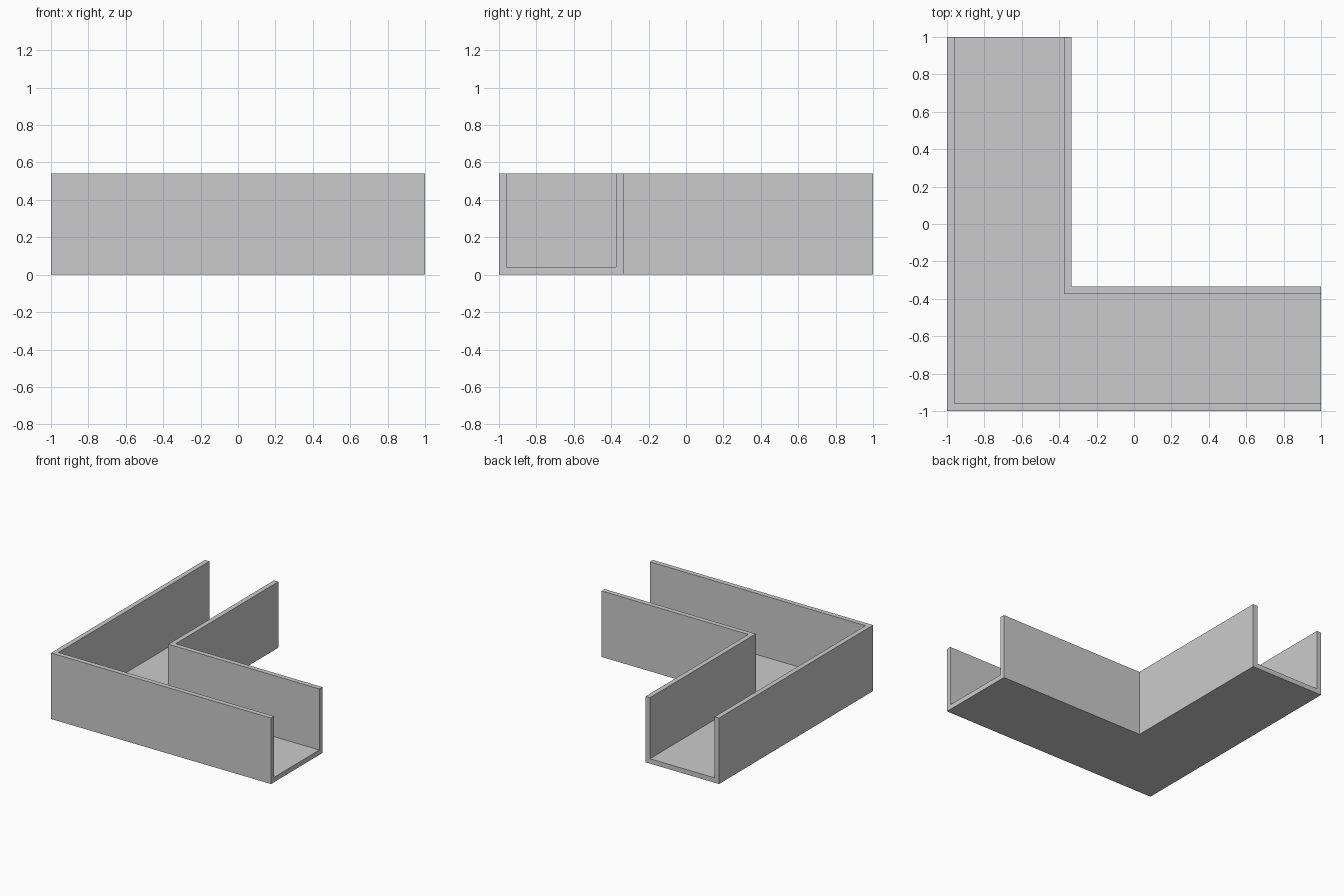
import bpy, bmesh

if "Cube" in bpy.data.objects:
    bpy.data.objects.remove(bpy.data.objects["Cube"])

WIDTH, HEIGHT, WALL = 0.667, 0.542, 0.04

# U-shaped cross-section: (distance from the outer side, height)
section = [(0, 0), (WIDTH, 0), (WIDTH, HEIGHT), (WIDTH - WALL, HEIGHT),
           (WIDTH - WALL, WALL), (WALL, WALL), (WALL, HEIGHT), (0, HEIGHT)]

# Stations along the L path: right end, mitred corner, back end
stations = [lambda d: (1, -1 + d),
            lambda d: (-1 + d, -1 + d),
            lambda d: (-1 + d, 1)]

# Sweep the section through the stations
bm = bmesh.new()
rings = [[bm.verts.new((*place(d), z)) for d, z in section] for place in stations]
n = len(section)
for a, b in zip(rings, rings[1:]):
    for i in range(n):
        j = (i + 1) % n
        bm.faces.new((a[i], a[j], b[j], b[i]))

# Close the cut ends of the walls and floor
bm.faces.new(rings[0])
bm.faces.new(rings[-1])
bmesh.ops.recalc_face_normals(bm, faces=bm.faces)

mesh = bpy.data.meshes.new("corner_channel")
bm.to_mesh(mesh)
bm.free()
bpy.context.collection.objects.link(bpy.data.objects.new("corner_channel", mesh))
